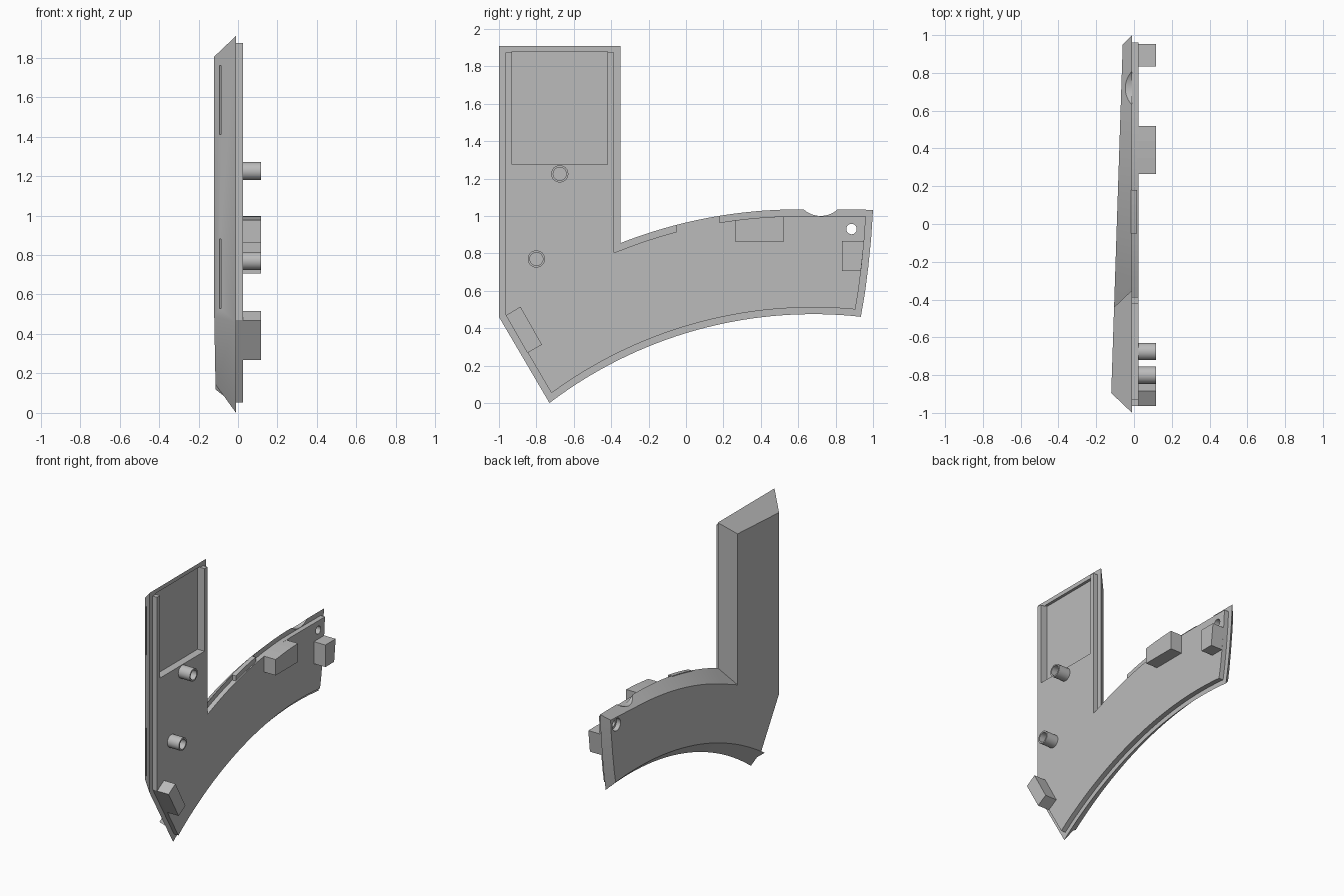
import bpy, bmesh, math
from mathutils import Vector

cube = bpy.data.objects.get("Cube")
if cube:
    bpy.data.objects.remove(cube, do_unlink=True)

grey = bpy.data.materials.new("plain grey")
grey.use_nodes = True
grey.diffuse_color = (0.5, 0.5, 0.5, 1)
grey.node_tree.nodes["Principled BSDF"].inputs["Base Color"].default_value = grey.diffuse_color

SEAM, INNER, POST = -0.01, 0.025, 0.117


def loft(name, rings):
    """Skin a list of equal rings of 3D points and cap both ends."""
    bm = bmesh.new()
    loops = [[bm.verts.new(p) for p in ring] for ring in rings]
    n = len(loops[0])
    for a, b in zip(loops, loops[1:]):
        for i in range(n):
            j = (i + 1) % n
            bm.faces.new((a[i], a[j], b[j], b[i]))
    bm.faces.new(loops[0][::-1])
    bm.faces.new(loops[-1])
    bmesh.ops.recalc_face_normals(bm, faces=bm.faces[:])
    mesh = bpy.data.meshes.new(name)
    bm.to_mesh(mesh)
    bm.free()
    obj = bpy.data.objects.new(name, mesh)
    bpy.context.collection.objects.link(obj)
    mesh.materials.append(grey)
    return obj


def flat(points, x):
    return [(x, p[0], p[1]) for p in points]


def prism(name, points, x0, x1):
    return loft(name, [flat(points, x0), flat(points, x1)])


def circle(y, z, r, n=32):
    return [(y + r * math.cos(math.tau * i / n), z + r * math.sin(math.tau * i / n))
            for i in range(n)]


def rect(y0, y1, z0, z1):
    return [(y0, z0), (y1, z0), (y1, z1), (y0, z1)]


def arc(cy, top, r, y0, y1, n):
    """Points on the upper part of a circle that peaks at (cy, top)."""
    ys = [y0 + (y1 - y0) * i / n for i in range(n + 1)]
    return [(y, top - r + math.sqrt(r * r - (y - cy) ** 2)) for y in ys]


def upper_edge(y):
    return arc(0.6, 1.035, 2.6, y, y, 1)[0][1]


def miters(points):
    """Inward miter vector of each corner of a clockwise outline."""
    pts = [Vector(p) for p in points]
    out = []
    for i, p in enumerate(pts):
        a = (p - pts[i - 1]).normalized()
        b = (pts[(i + 1) % len(pts)] - p).normalized()
        na, nb = Vector((a.y, -a.x)), Vector((b.y, -b.x))
        out.append((na + nb) / (1 + na.dot(nb)))
    return out


def activate(obj):
    bpy.ops.object.select_all(action='DESELECT')
    obj.select_set(True)
    bpy.context.view_layer.objects.active = obj


def smooth(obj):
    activate(obj)
    bpy.ops.object.shade_smooth_by_angle(angle=math.radians(25))


def cut(obj, cutter):
    cutter.hide_render = True
    mod = obj.modifiers.new("cut", 'BOOLEAN')
    mod.operation, mod.solver, mod.object = 'DIFFERENCE', 'EXACT', cutter
    activate(obj)
    bpy.ops.object.modifier_apply(modifier=mod.name)
    bpy.data.objects.remove(cutter, do_unlink=True)


# Outline: upright column with a curved arm
outline = [(-1, 0.46), (-1, 1.91), (-0.35, 1.91)]
outline += arc(0.6, 1.035, 2.6, -0.35, 0.6, 20)
outline += [(1, 1.033), (0.99, 0.88), (0.975, 0.73), (0.957, 0.59)]
outline += arc(0.68, 0.475, 2.33, 0.935, -0.73, 32)
inward = miters(outline)


def outer_x(y):
    return -0.12 + 0.033 * (y + 0.88)


# Chamfered outer face, lying on a slightly slanted plane
outer = []
for p, m in zip(outline, inward):
    d = 0.1
    for _ in range(12):
        q = Vector(p) + m * d
        d = 0.95 * (SEAM - outer_x(q.x))
    outer.append((outer_x(q.x), q.x, q.y))

lip = [Vector(p) + m * 0.036 for p, m in zip(outline, inward)]
shell = loft("shell_panel", [outer, flat(outline, SEAM), flat(lip, SEAM), flat(lip, INNER)])

# Window recess, edge notch, screw hole with counterbore, side slots
cut(shell, prism("recess_cutter", rect(-0.93, -0.42, 1.275, 1.88), -0.03, 0.1))
cut(shell, prism("notch_cutter", circle(0.72, 1.135, 0.135, 64), -0.3, 0.3))
cut(shell, prism("hole_cutter", circle(0.885, 0.93, 0.028), -0.3, 0.3))
cut(shell, prism("counterbore_cutter", circle(0.885, 0.93, 0.045), -0.3, -0.03))
for z in (0.53, 1.41):
    cut(shell, prism("slot_cutter", rect(-1.1, -0.9, z, z + 0.35), -0.093, -0.087))
smooth(shell)

# Tab filling the lip along the arm's upper edge
tab_ys = [-0.05 + 0.23 * i / 6 for i in range(7)]
tab = [(y, upper_edge(y)) for y in tab_ys] + [(y, upper_edge(y) - 0.045) for y in tab_ys[::-1]]
prism("edge_tab", tab, SEAM - 0.005, INNER - 0.008)

# Hollow pin sockets
for name, y, z in (("upper_pin_socket", -0.675, 1.225), ("lower_pin_socket", -0.8, 0.77)):
    big, small = circle(y, z, 0.046), circle(y, z, 0.035)
    smooth(loft(name, [flat(big, INNER - 0.01), flat(big, POST),
                       flat(small, POST), flat(small, INNER + 0.002)]))

# Locating blocks
top = [(y, upper_edge(y) - 0.036) for y in (0.52, 0.44, 0.35, 0.265)]
prism("arm_block", [(0.265, 0.862), (0.52, 0.862)] + top, INNER - 0.01, POST)
prism("end_block", [(0.835, 0.705), (0.935, 0.705), (0.953, 0.865), (0.835, 0.865)],
      INNER - 0.01, POST)
prism("corner_block", [(-0.963, 0.468), (-0.885, 0.515), (-0.77, 0.312), (-0.848, 0.268)],
      INNER - 0.01, POST)
